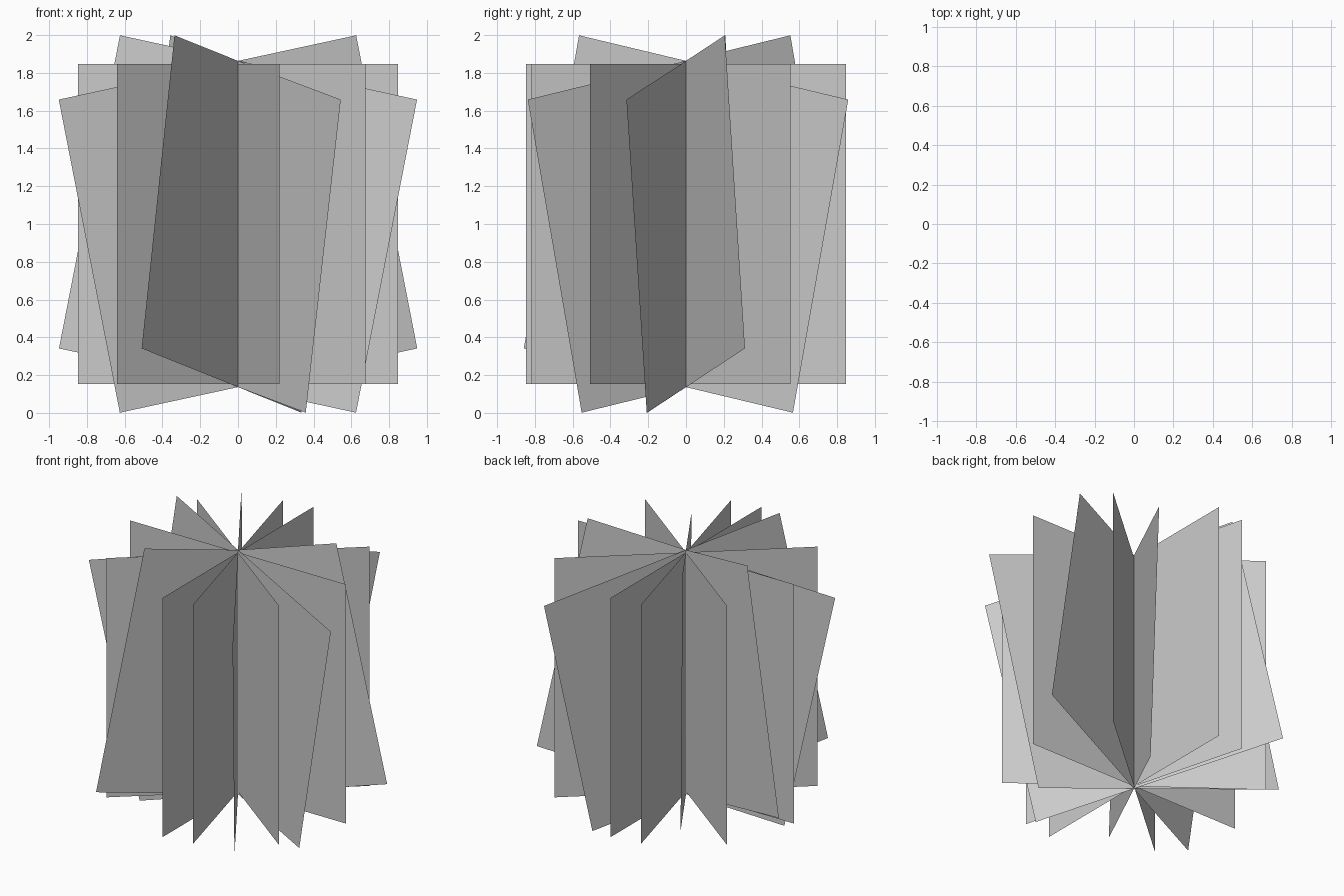
import bpy
from math import radians

if "Cube" in bpy.data.objects:
    bpy.data.objects.remove(bpy.data.objects["Cube"])

SIDE = 1.692   # edge length of every square card
TILT = 11.6    # in-plane lean of the slanted cards


def card(name, azimuth, lean=0.0):
    """Vertical square sheet through the z axis, leaning within its own plane."""
    bpy.ops.mesh.primitive_plane_add(
        size=SIDE, location=(0, 0, 1.0),
        rotation=(radians(90), radians(lean), radians(azimuth)))
    ob = bpy.context.object
    ob.name = name
    return ob


# upright cards fanned around the centre axis
for i, az in enumerate((0, 40.9, 90, -75, -37)):
    card(f"upright_card_{i + 1}", az)

# slanted cards filling the gaps between them
for i, (az, sign) in enumerate(((18.2, -1), (59.3, 1), (-57, 1), (-18.4, 1))):
    card(f"slanted_card_{i + 1}", az, sign * TILT)
